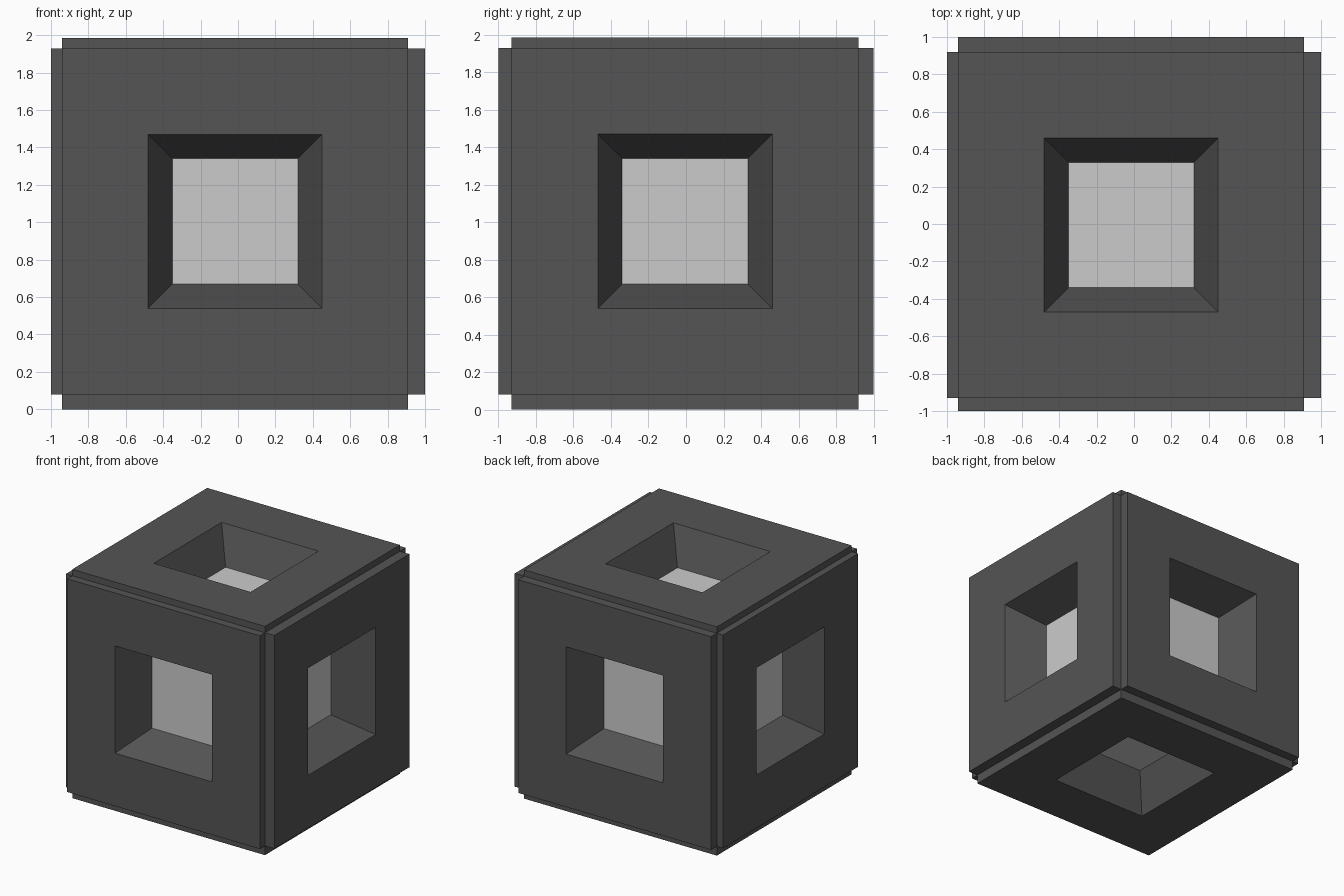
import bpy, bmesh
from mathutils import Vector

if "Cube" in bpy.data.objects:
    bpy.data.objects.remove(bpy.data.objects["Cube"])

CORE_MIN = Vector((-0.94, -0.93, 0.08))
CORE_MAX = Vector((0.91, 0.92, 1.93))
OUTER_MIN = Vector((-1.0, -1.0, 0.0))
OUTER_MAX = Vector((1.0, 1.0, 1.985))
CENTRE = (CORE_MIN + CORE_MAX) / 2
HALF_WINDOW = 0.465    # opening at the outer face
HALF_PANE = 0.335      # opening at the bottom of the recess
PANE_DIST = 0.675      # pane distance from the centre


def material(name, value):
    mat = bpy.data.materials.new(name)
    mat.diffuse_color = (value, value, value, 1)
    mat.use_nodes = True
    mat.node_tree.nodes["Principled BSDF"].inputs["Base Color"].default_value = mat.diffuse_color
    return mat


def place(face, axis, level, half=None):
    """Move a face to a level on its axis, optionally resizing it to a square."""
    for v in face.verts:
        if half is not None:
            for i in range(3):
                v.co[i] = CENTRE[i] + (half if v.co[i] > CENTRE[i] else -half)
        v.co[axis] = level


def extrude(bm, face):
    return bmesh.ops.extrude_discrete_faces(bm, faces=[face])["faces"][0]


# core block
bm = bmesh.new()
bmesh.ops.create_cube(bm, size=1)
for v in bm.verts:
    v.co = Vector([CORE_MAX[i] if v.co[i] > 0 else CORE_MIN[i] for i in range(3)])
bm.normal_update()

# raised panel with a tapered window recess on every side
sides = []
for f in bm.faces:
    axis = max(range(3), key=lambda i: abs(f.normal[i]))
    sides.append((f, axis, f.normal[axis] > 0))
for face, axis, positive in sides:
    level = OUTER_MAX[axis] if positive else OUTER_MIN[axis]
    panel = extrude(bm, face)
    place(panel, axis, level)
    window = extrude(bm, panel)
    place(window, axis, level, HALF_WINDOW)
    pane = extrude(bm, window)
    depth = PANE_DIST if positive else -PANE_DIST
    place(pane, axis, CENTRE[axis] + depth, HALF_PANE)
    pane.material_index = 1

bmesh.ops.recalc_face_normals(bm, faces=bm.faces)
mesh = bpy.data.meshes.new("panelled_cube")
bm.to_mesh(mesh)
bm.free()
mesh.materials.append(material("dark_grey", 0.09))
mesh.materials.append(material("light_grey", 0.8))
cube = bpy.data.objects.new("panelled_cube", mesh)
bpy.context.collection.objects.link(cube)
